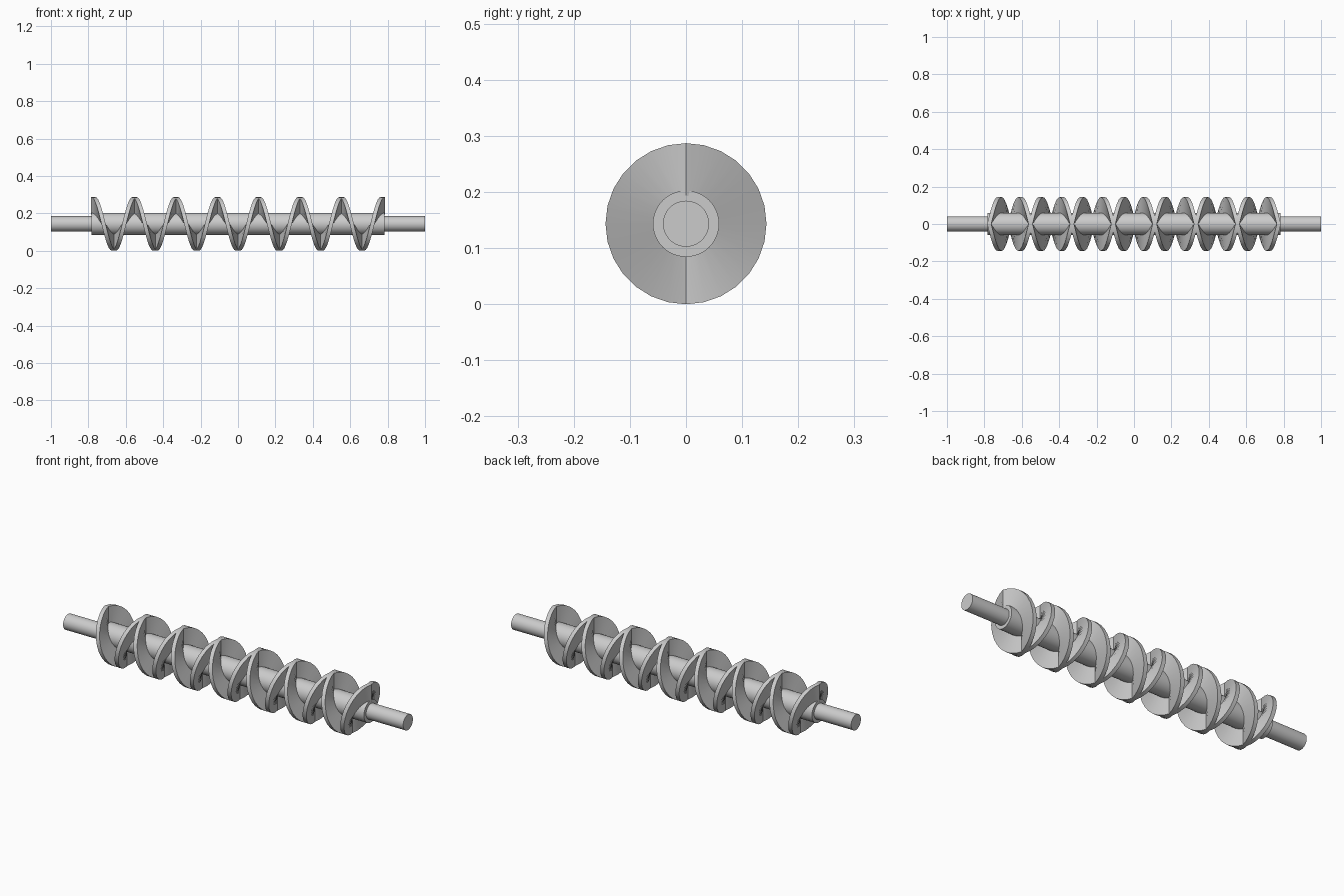
import bpy, bmesh
from math import sin, cos, pi, radians

cube = bpy.data.objects.get("Cube")
if cube:
    bpy.data.objects.remove(cube, do_unlink=True)

AXIS_Z = 0.1435          # height of the shaft axis
RIM, ROOT = 0.1435, 0.05  # flight radii
THICK = 0.022            # flight thickness along the shaft
HALF = 0.774             # half length of the flight centre line
TURNS, SIDES = 7, 28

steel = bpy.data.materials.new("grey_steel")
steel.use_nodes = True
grey = (0.6, 0.6, 0.6, 1)
steel.diffuse_color = grey
steel.node_tree.nodes["Principled BSDF"].inputs["Base Color"].default_value = grey


def finish(obj):
    obj.data.materials.clear()
    obj.data.materials.append(steel)
    bpy.ops.object.select_all(action="DESELECT")
    obj.select_set(True)
    bpy.context.view_layer.objects.active = obj
    bpy.ops.object.shade_smooth_by_angle(angle=radians(35))


def rod(name, radius, half_length):
    bpy.ops.mesh.primitive_cylinder_add(
        vertices=48, radius=radius, depth=2 * half_length,
        location=(0, 0, AXIS_Z), rotation=(0, pi / 2, 0))
    obj = bpy.context.object
    obj.name = name
    finish(obj)


def flight(name, hand):
    """Sweep a rectangular section along a helix; hand is +1 or -1."""
    bm = bmesh.new()
    section = [(ROOT, -1), (RIM, -1), (RIM, 1), (ROOT, 1)]
    rings = []
    steps = TURNS * SIDES
    for i in range(steps + 1):
        a = 2 * pi * i / SIDES
        x = HALF * (2 * i / steps - 1)
        rings.append([bm.verts.new((x + side * THICK / 2,
                                    hand * r * sin(a), r * cos(a)))
                      for r, side in section])
    for a, b in zip(rings, rings[1:]):
        for k in range(4):
            n = (k + 1) % 4
            bm.faces.new((a[k], a[n], b[n], b[k]))
    bm.faces.new(rings[0])
    bm.faces.new(rings[-1])
    bmesh.ops.recalc_face_normals(bm, faces=bm.faces)
    mesh = bpy.data.meshes.new(name)
    bm.to_mesh(mesh)
    bm.free()
    obj = bpy.data.objects.new(name, mesh)
    obj.location.z = AXIS_Z
    bpy.context.collection.objects.link(obj)
    finish(obj)


# Through shaft and thicker core
rod("shaft", 0.041, 1.0)
rod("core", 0.059, 0.782)

# Two crossing flights of opposite hand
flight("right_hand_flight", 1)
flight("left_hand_flight", -1)
